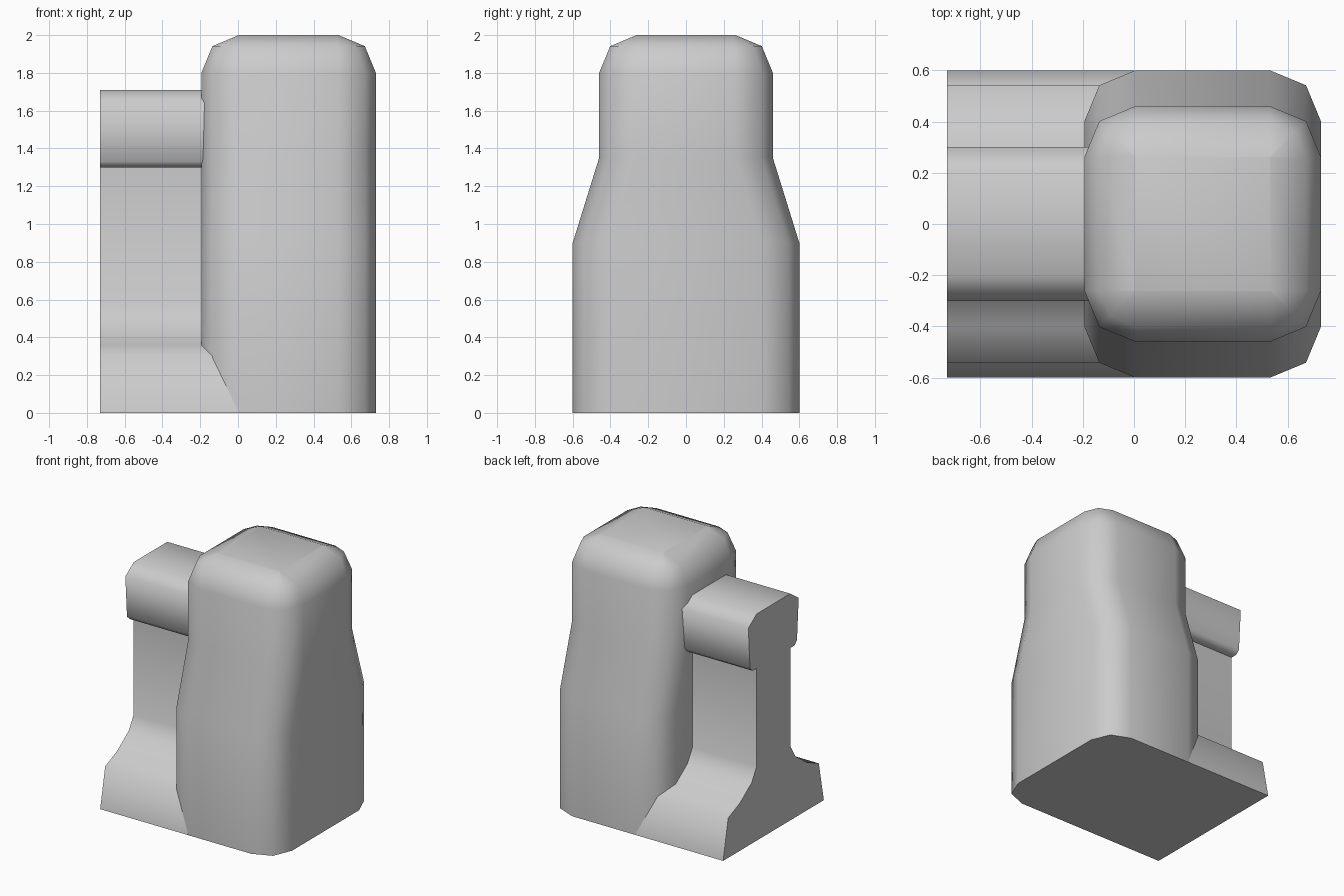
import bpy, bmesh
from math import cos, sin, radians

if "Cube" in bpy.data.objects:
    bpy.data.objects.remove(bpy.data.objects["Cube"])


def finish(bm, name):
    bmesh.ops.remove_doubles(bm, verts=bm.verts, dist=1e-4)
    bmesh.ops.recalc_face_normals(bm, faces=bm.faces)
    mesh = bpy.data.meshes.new(name)
    bm.to_mesh(mesh)
    bm.free()
    ob = bpy.data.objects.new(name, mesh)
    bpy.context.collection.objects.link(ob)
    bpy.ops.object.select_all(action='DESELECT')
    ob.select_set(True)
    bpy.context.view_layer.objects.active = ob
    bpy.ops.object.shade_smooth_by_angle(angle=radians(60))
    return ob


def loft(rings, name):
    bm = bmesh.new()
    loops = [[bm.verts.new(p) for p in ring] for ring in rings]
    n = len(loops[0])
    for a, b in zip(loops, loops[1:]):
        for i in range(n):
            j = (i + 1) % n
            bm.faces.new((a[i], a[j], b[j], b[i]))
    bm.faces.new(loops[0][::-1])
    bm.faces.new(loops[-1])
    return finish(bm, name)


def post_ring(z, radius, half_depth):
    # Rounded rectangle with two facets per corner
    pts = []
    for k, (sx, sy) in enumerate(((1, 1), (-1, 1), (-1, -1), (1, -1))):
        for s in range(3):
            a = radians(90 * k + 45 * s)
            pts.append((0.268 + sx * 0.262 + radius * cos(a),
                        sy * half_depth + radius * sin(a), z))
    return pts


# End post: broad foot, sloped shoulders, rounded top
r = 0.2
loft([post_ring(0, r, 0.4), post_ring(0.9, r, 0.4), post_ring(1.35, r, 0.26),
      post_ring(1.8, r, 0.26), post_ring(1.8 + r * sin(radians(45)), r * cos(radians(45)), 0.26),
      post_ring(2.0, 0.002, 0.26)], "end_post")

# Parapet wall: flared base, thin web and handrail, mirrored half profile
half = [(0.6, 0), (0.54, 0.30), (0.4, 0.36), (0.26, 0.46), (0.2, 0.56), (0.2, 1.30),
        (0.25, 1.30), (0.28, 1.33), (0.3, 1.64), (0.2, 1.71)]
profile = half + [(-y, z) for y, z in reversed(half)]
loft([[(x, y, z) for y, z in profile] for x in (-0.73, 0.0)], "parapet_wall")
